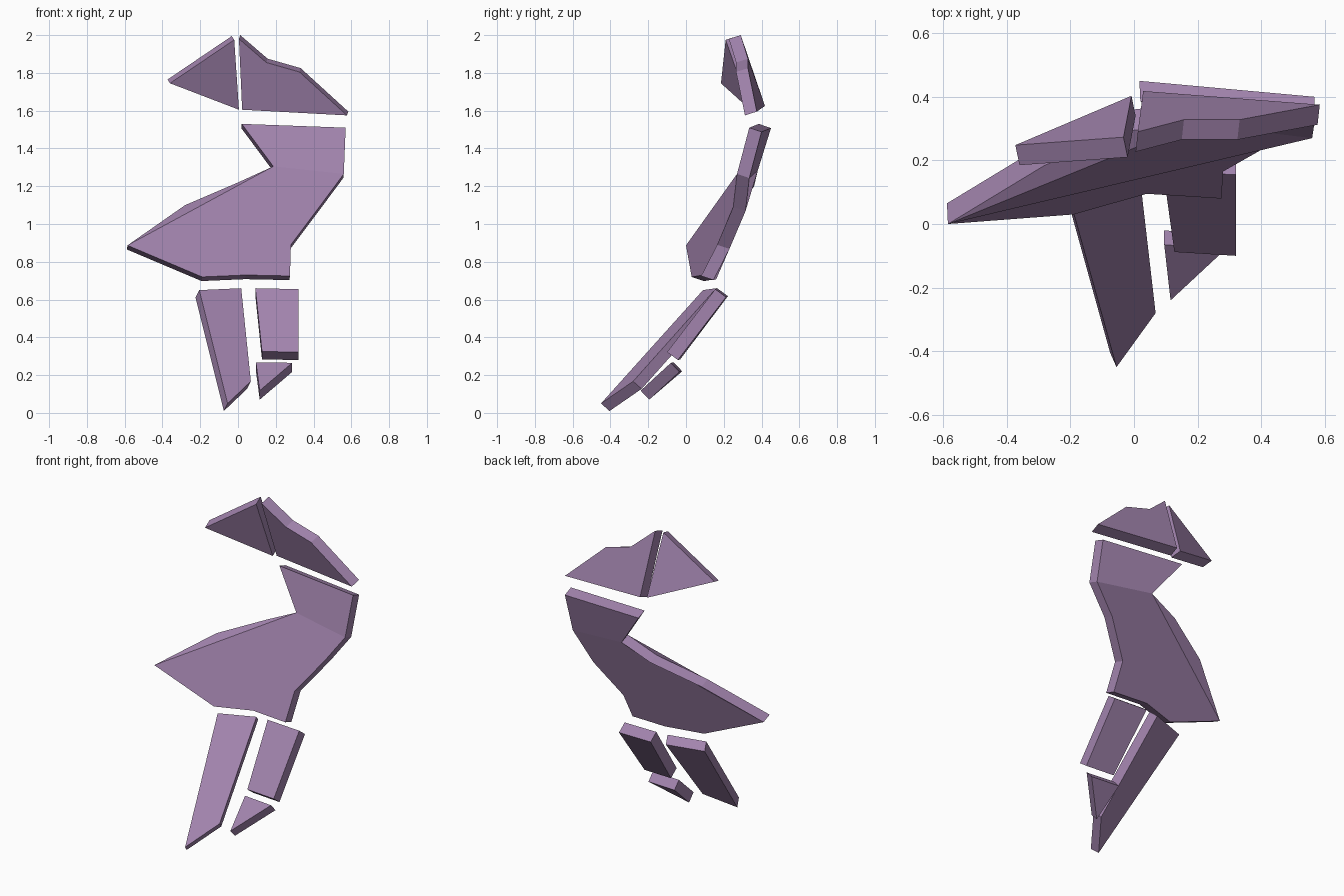
import bpy, bmesh
from mathutils import Vector

if "Cube" in bpy.data.objects:
    bpy.data.objects.remove(bpy.data.objects["Cube"])

purple = bpy.data.materials.new("purple")
purple.diffuse_color = (0.36, 0.23, 0.42, 1)
purple.use_nodes = True
purple.node_tree.nodes["Principled BSDF"].inputs["Base Color"].default_value = purple.diffuse_color


def plate(name, points, offset, panels=None):
    """Thick flat shard: a front outline, the same outline shifted back, and a rim."""
    n = len(points)
    panels = panels or [range(n)]
    bm = bmesh.new()
    front = [bm.verts.new(p) for p in points]
    back = [bm.verts.new(Vector(p) + Vector(offset)) for p in points]
    for panel in panels:
        bm.faces.new([front[i] for i in panel])
        bm.faces.new([back[i] for i in reversed(panel)])
    for i in range(n):
        j = (i + 1) % n
        bm.faces.new((front[j], front[i], back[i], back[j]))
    bmesh.ops.recalc_face_normals(bm, faces=bm.faces[:])
    mesh = bpy.data.meshes.new(name)
    bm.to_mesh(mesh)
    bm.free()
    mesh.materials.append(purple)
    bpy.context.collection.objects.link(bpy.data.objects.new(name, mesh))


# Large bent centre plate, folded at the notch
plate("centre_plate", [
    (.02, .385, 1.53), (.57, .335, 1.51), (.56, .27, 1.265), (.43, .25, 1.09),
    (.28, .165, .89), (.275, .08, .725), (.04, .095, .73), (-.19, .03, .72),
    (-.585, 0, .887), (-.28, .185, 1.10), (0, .295, 1.22), (.187, .315, 1.305)],
    (-.003, .065, -.022),
    [(0, 1, 2, 11), (11, 2, 3, 4, 5, 6, 7, 8), (8, 9, 10, 11)])

# Upper pair of plates, leaning forward
plate("upper_left_plate", [
    (-.02, .21, 1.975), (-.36, .185, 1.745), (.005, .34, 1.605)],
    (-.013, .063, .02))
plate("upper_right_plate", [
    (.005, .227, 1.98), (.15, .265, 1.855), (.325, .265, 1.805),
    (.577, .312, 1.575), (.022, .355, 1.605)],
    (.007, .063, .02))

# Lower plates, sloping forward to the ground
plate("lower_left_plate", [
    (-.205, .09, .65), (.017, .16, .66), (.068, -.28, .167), (-.055, -.45, .05)],
    (-.02, .045, -.04))
plate("lower_right_plate", [
    (.092, .165, .66), (.32, .155, .655), (.32, -.10, .322), (.127, -.088, .325)],
    (0, .057, -.042))
plate("small_tip_plate", [
    (.095, -.065, .268), (.287, -.08, .265), (.115, -.24, .118)],
    (0, .045, -.048))
